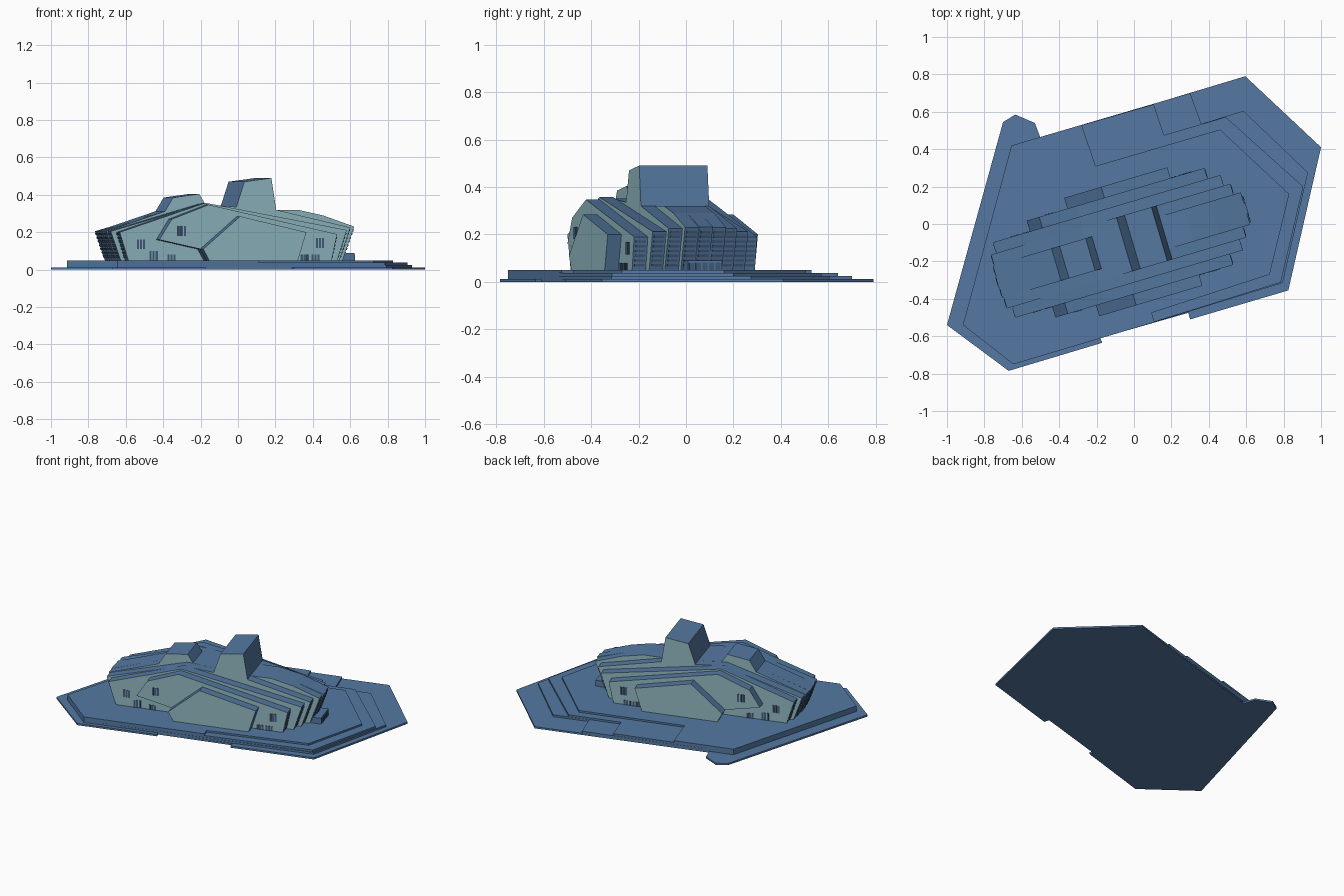
import bpy, bmesh, math

if "Cube" in bpy.data.objects:
    bpy.data.objects.remove(bpy.data.objects["Cube"])

ANG = math.radians(16.5)
C, S = math.cos(ANG), math.sin(ANG)
VC = -0.09      # centre line of the building across its slabs
W = 0.06        # slab thickness
DECK = 0.05     # top of the platform


def material(name, col):
    m = bpy.data.materials.new(name)
    m.diffuse_color = (*col, 1)
    m.use_nodes = True
    m.node_tree.nodes["Principled BSDF"].inputs["Base Color"].default_value = m.diffuse_color
    return m


BLUE = material("blue_grey", (0.09, 0.19, 0.36))
TEAL = material("pale_wall", (0.28, 0.48, 0.54))
DARK = material("dark_glass", (0.06, 0.11, 0.2))


def world(u, v, z):
    return (u * C - v * S, u * S + v * C, z)


def finish(bm, name, mats):
    bmesh.ops.recalc_face_normals(bm, faces=bm.faces)
    me = bpy.data.meshes.new(name)
    bm.to_mesh(me)
    bm.free()
    for m in mats:
        me.materials.append(m)
    ob = bpy.data.objects.new(name, me)
    bpy.context.collection.objects.link(ob)
    return ob


def prism(bm, lower, upper):
    a = [bm.verts.new(p) for p in lower]
    b = [bm.verts.new(p) for p in upper]
    caps = [bm.faces.new(a), bm.faces.new(b)]
    n = len(a)
    for i in range(n):
        bm.faces.new((a[i], a[(i + 1) % n], b[(i + 1) % n], b[i]))
    return caps


def plate(name, pts, z0, z1):
    bm = bmesh.new()
    prism(bm, [(x, y, z0) for x, y in pts], [(x, y, z1) for x, y in pts])
    finish(bm, name, [BLUE])


def slab(name, profile, v):
    bm = bmesh.new()
    caps = prism(bm, [world(u, v - W / 2, z) for u, z in profile],
                 [world(u, v + W / 2, z) for u, z in profile])
    for f in caps:
        f.material_index = 1
    finish(bm, name, [BLUE, TEAL])


def box(bm, u0, u1, v0, v1, z0, z1, lean=0.0):
    low = [(u0, v0), (u1, v0), (u1, v1), (u0, v1)]
    prism(bm, [world(u, v, z0) for u, v in low],
          [world(u + lean, v, z1) for u, v in low])


# Stepped platform
plate("base_plate", [(-1, -.54), (-.67, -.785), (-.17, -.635), (-.18, -.61), (.29, -.475),
                     (.30, -.51), (.825, -.355), (1, .41), (.595, .79), (-.5, .46),
                     (-.53, .54), (-.635, .585), (-.70, .545)], 0, .012)
plate("lower_step", [(-.655, .42), (-.915, -.54), (-.645, -.75), (.11, -.525), (.795, -.315),
                     (.93, .275), (.585, .605), (.36, .535), (.30, .70)], .01, .025)
plate("middle_step", [(-.655, .42), (-.915, -.54), (-.645, -.75), (.11, -.523), (.785, -.312),
                      (.905, .20), (.49, .572), (.16, .475), (.105, .64)], .024, .038)
plate("upper_deck", [(-.655, .42), (-.915, -.54), (-.645, -.75), (.11, -.525), (.095, -.475),
                     (.725, -.27), (.83, .16), (.46, .505), (-.205, .31), (-.28, .53)], .037, DECK)

# Roof pieces shared by the inner slabs
SMALL = [(-.46, .312), (-.415, .385), (-.27, .405), (-.235, .35)]
TOWER = [(-.08, .335), (-.035, .47), (.115, .49), (.142, .32)]
TAIL = [(.28, .32), (.42, .29)]

# Slab profiles from the centre outwards: left end, roof, right end
PROFILES = [
    [(-.735, DECK), (-.79, .205)] + SMALL + TOWER + TAIL + [(.603, .232), (.535, DECK)],
    [(-.73, DECK), (-.787, .205)] + SMALL + TOWER + TAIL + [(.595, .23), (.53, DECK)],
    [(-.725, DECK), (-.78, .205), (-.27, .352)] + TOWER + [(.555, .225), (.495, DECK)],
    [(-.70, DECK), (-.748, .2), (-.27, .357), (.518, .212), (.465, DECK)],
    [(-.28, DECK), (-.315, .11), (-.545, .16), (-.475, .27), (-.27, .347),
     (.446, .19), (.415, DECK)],
    [(-.285, DECK), (-.318, .11), (-.112, .285), (.257, .2), (.21, DECK)],
]

louvres = bmesh.new()
for i, prof in enumerate(PROFILES):
    for side in ((1, -1) if i else (1,)):
        v = VC + side * i * W
        slab(f"wall_slab_{i}_{'back' if side > 0 else 'front'}", prof, v)
        if i == 5:
            continue
        # Horizontal window bands on the leaning slab ends
        ends = [(prof[-1], prof[-2], 1)]
        if i < 4:
            ends.append((prof[0], prof[1], -1))
        for (ub, zb), (ut, zt), d in ends:
            k = (ut - ub) / (zt - zb)
            z = DECK + .015
            while z < zt - .015:
                u = ub + k * (z - zb)
                box(louvres, u - .006, u + .006, v - .022, v + .022, z, z + .01, k * .01)
                z += .02
finish(louvres, "end_window_bands", [DARK])

# Triple slit windows on the outer long walls
slits = bmesh.new()
WINDOWS = [(-.63, 3.5, .11, .16), (-.56, 3.5, .05, .10), (-.46, 3.5, .05, .082),
           (-.42, 4.5, .18, .232), (.35, 4.5, .115, .168), (.265, 4.5, .05, .08),
           (.325, 4.5, .05, .08)]
for u, half, z0, z1 in WINDOWS:
    for side in (1, -1):
        v = VC + side * half * W
        for j in (-1, 0, 1):
            c = u + j * .017
            box(slits, c - .006, c + .006, v - .003, v + .003, z0, z1)
finish(slits, "slit_windows", [DARK])

# Entrance porch on the right end
porch = bmesh.new()
box(porch, .5, .60, -.17, -.02, DECK, .09)
finish(porch, "entrance_porch", [BLUE])
doors = bmesh.new()
for j in range(5):
    box(doors, .598, .603, -.164 + j * .029, -.142 + j * .029, DECK, .08)
finish(doors, "entrance_doors", [DARK])
